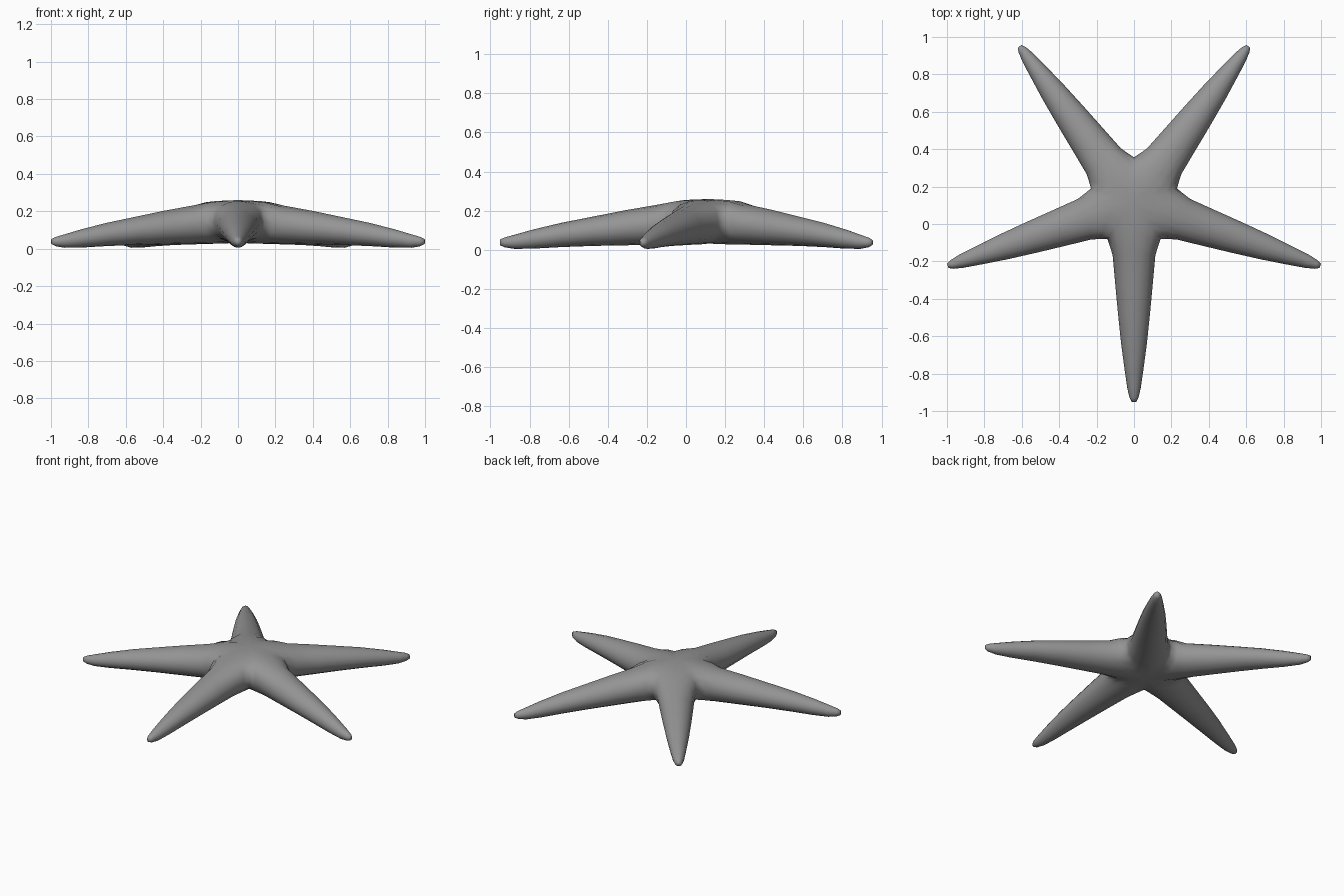
import bpy, bmesh, math

if "Cube" in bpy.data.objects:
    bpy.data.objects.remove(bpy.data.objects["Cube"])

CENTRE_Y = 0.115
SIDES = 16
TAN36 = math.tan(math.radians(36))

# Arm stations: distance from hub, half width, top z, bottom z, flare towards the notch
STATIONS = [
    (0.000, 0.142, 0.264, 0.036, 1.00),
    (0.120, 0.128, 0.259, 0.032, 0.65),
    (0.260, 0.114, 0.234, 0.030, 0.12),
    (0.420, 0.101, 0.206, 0.027, 0.00),
    (0.580, 0.086, 0.174, 0.024, 0.00),
    (0.740, 0.069, 0.142, 0.018, 0.00),
    (0.880, 0.050, 0.108, 0.010, 0.00),
    (0.975, 0.036, 0.081, 0.009, 0.00),
    (1.025, 0.024, 0.067, 0.017, 0.00),
    (1.048, 0.012, 0.056, 0.028, 0.00),
]


def add_arm(bm, degrees, aim, length):
    """Loft one arm; its first ring is a V that meets the neighbouring arms."""
    scale = length / STATIONS[-1][0]
    rings = []
    for r, w, top, bottom, flare in STATIONS:
        # The arm turns from the even spacing at the hub to its own aim
        a = math.radians(degrees + (aim - degrees) * (1 - flare))
        ca, sa = math.cos(a), math.sin(a)
        ring = []
        for i in range(SIDES):
            t = 2 * math.pi * i / SIDES
            v = w * math.cos(t)
            u = r * scale + flare * abs(v) / TAN36
            # Fuller, flatter section at the hub
            s = math.copysign(abs(math.sin(t)) ** (1 - 0.35 * flare), math.sin(t))
            z = (top + bottom) / 2 + (top - bottom) / 2 * s
            ring.append(bm.verts.new((u * ca - v * sa, CENTRE_Y + u * sa + v * ca, z)))
        rings.append(ring)
    for a_ring, b_ring in zip(rings, rings[1:]):
        for i in range(SIDES):
            j = (i + 1) % SIDES
            bm.faces.new((a_ring[i], a_ring[j], b_ring[j], b_ring[i]))
    bm.faces.new(rings[-1])


# Five arms welded into one starfish body
bm = bmesh.new()
for degrees, aim, length in ((-90, -90, 1.067), (-18, -18.8, 1.052), (54, 53.8, 1.035),
                             (126, 126.2, 1.035), (198, 198.8, 1.052)):
    add_arm(bm, degrees, aim, length)
bmesh.ops.remove_doubles(bm, verts=bm.verts, dist=0.002)
bmesh.ops.recalc_face_normals(bm, faces=bm.faces)

# Rest the lowest point on the floor
low = min(v.co.z for v in bm.verts)
bmesh.ops.translate(bm, verts=bm.verts, vec=(0, 0, 0.005 - low))

mesh = bpy.data.meshes.new("starfish")
bm.to_mesh(mesh)
bm.free()
starfish = bpy.data.objects.new("starfish", mesh)
bpy.context.collection.objects.link(starfish)
for p in mesh.polygons:
    p.use_smooth = True

# Dark grey skin
skin = bpy.data.materials.new("dark_grey_skin")
skin.diffuse_color = (0.3, 0.3, 0.3, 1)
skin.use_nodes = True
skin.node_tree.nodes["Principled BSDF"].inputs["Base Color"].default_value = skin.diffuse_color
mesh.materials.append(skin)
